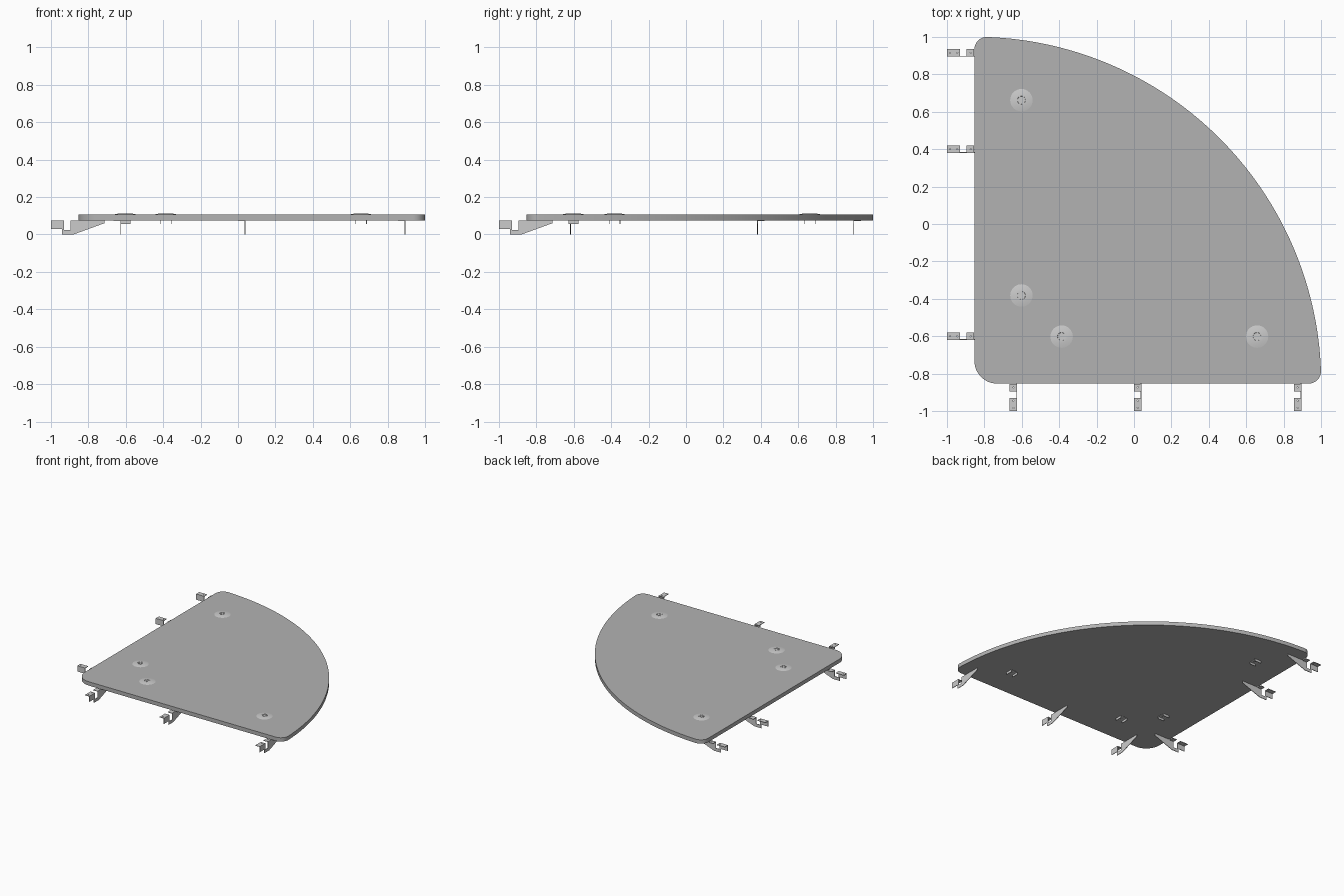
import bpy, bmesh
from math import pi, sin, cos, sqrt, atan2, radians
from mathutils import Matrix

if "Cube" in bpy.data.objects:
    bpy.data.objects.remove(bpy.data.objects["Cube"])


def arc(cx, cy, r, a0, a1, n):
    return [(cx + r * cos(a0 + (a1 - a0) * i / n), cy + r * sin(a0 + (a1 - a0) * i / n))
            for i in range(n + 1)]


def circle(cx, cy, r, n=16):
    return arc(cx, cy, r, 0, 2 * pi, n)[:-1]


def rect(x0, y0, x1, y1):
    return [(x0, y0), (x1, y0), (x1, y1), (x0, y1)]


def sheet(bm, loops, z0, z1, mat=Matrix()):
    """Extrude an outline (further loops are holes) from z0 to z1 into bm."""
    cu = bpy.data.curves.new("outline", 'CURVE')
    cu.dimensions, cu.fill_mode, cu.extrude = '2D', 'BOTH', (z1 - z0) / 2
    for loop in loops:
        sp = cu.splines.new('POLY')
        sp.points.add(len(loop) - 1)
        for p, (x, y) in zip(sp.points, loop):
            p.co = (x, y, 0, 1)
        sp.use_cyclic_u = True
    ob = bpy.data.objects.new("outline", cu)
    bpy.context.collection.objects.link(ob)
    dg = bpy.context.evaluated_depsgraph_get()
    me = bpy.data.meshes.new_from_object(ob.evaluated_get(dg))
    me.transform(mat @ Matrix.Translation((0, 0, (z0 + z1) / 2)))
    bm.from_mesh(me)
    bpy.data.objects.remove(ob)
    bpy.data.curves.remove(cu)
    bpy.data.meshes.remove(me)


def finish(bm, name, mat=Matrix()):
    bmesh.ops.remove_doubles(bm, verts=bm.verts, dist=0.0001)
    bmesh.ops.recalc_face_normals(bm, faces=bm.faces)
    bm.transform(mat)
    me = bpy.data.meshes.new(name)
    bm.to_mesh(me)
    bm.free()
    ob = bpy.data.objects.new(name, me)
    bpy.context.collection.objects.link(ob)
    bpy.ops.object.select_all(action='DESELECT')
    ob.select_set(True)
    bpy.context.view_layer.objects.active = ob
    bpy.ops.object.shade_smooth_by_angle(angle=radians(30))
    return ob


# quarter-round panel with filleted corners, darker grey
C, R, r, rc = -0.853, 1.854, 0.065, 0.12
off = sqrt((R - r) ** 2 - r ** 2)
a = atan2(off, r)
outline = arc(C, C, R, pi / 2 - a, a, 64)
outline += arc(C + r, C + off, r, a, pi, 12)[1:]
outline += arc(C + rc, C + rc, rc, pi, 1.5 * pi, 12)
outline += arc(C + off, C + r, r, 1.5 * pi, 2.5 * pi - a, 12)[:-1]
bm = bmesh.new()
sheet(bm, [outline], 0.076, 0.107)
panel = finish(bm, "panel")
dark = bpy.data.materials.new("dark_grey")
dark.diffuse_color = (0.45, 0.45, 0.45, 1)
dark.use_nodes = True
dark.node_tree.nodes["Principled BSDF"].inputs["Base Color"].default_value = dark.diffuse_color
panel.data.materials.clear()
panel.data.materials.append(dark)


# bent sheet brackets: side plate plus drilled top flanges
def bracket(name, mat):
    bm = bmesh.new()
    side = [(-1, 0.03), (-0.94, 0.03), (-0.94, 0), (-0.88, 0), (-0.715, 0.06),
            (-0.715, 0.076), (-0.895, 0.076), (-0.895, 0.025), (-0.93, 0.025),
            (-0.93, 0.076), (-1, 0.076)]
    upright = Matrix.Translation((0, -0.018, 0)) @ Matrix.Rotation(pi / 2, 4, 'X')
    sheet(bm, [side], -0.002, 0.002, upright)
    sheet(bm, [rect(-1, -0.02, -0.93, 0.02), circle(-0.983, 0, 0.003, 8),
               circle(-0.945, 0, 0.003, 8)], 0.072, 0.076)
    sheet(bm, [rect(-0.895, -0.02, -0.855, 0.02), circle(-0.873, 0, 0.003, 8)], 0.072, 0.076)
    finish(bm, name, mat)


QUARTER = Matrix.Rotation(pi / 2, 4, 'Z')
for i, y in enumerate((-0.60, 0.40, 0.915)):
    bracket(f"left_bracket_{i + 1}", Matrix.Translation((0, y, 0)))
for i, x in enumerate((-0.645, 0.02, 0.875)):
    bracket(f"front_bracket_{i + 1}", Matrix.Translation((x, 0, 0)) @ QUARTER)


# low conical pads with a spoked centre, and a two-leg clip underneath
def pad(name, mat):
    bm = bmesh.new()
    prof = [(0.0625, 0.1065), (0.035, 0.112), (0.022, 0.1125), (0.021, 0.110)]
    rings = [[bm.verts.new((x, y, z)) for x, y in circle(0, 0, rad, 32)] for rad, z in prof]
    for lo, hi in zip(rings, rings[1:]):
        for k in range(32):
            n = (k + 1) % 32
            bm.faces.new((lo[k], lo[n], hi[n], hi[k]))
    bm.faces.new(rings[-1])
    finish(bm, name, mat)
    bm = bmesh.new()
    for k in range(3):
        sheet(bm, [rect(-0.022, -0.003, 0.022, 0.003)], 0.109, 0.1125,
              Matrix.Rotation(k * pi / 3, 4, 'Z'))
    finish(bm, name + "_spokes", mat)
    bm = bmesh.new()
    for s in (-1, 1):
        sheet(bm, [rect(-0.027, s * 0.029 - 0.0015, 0.027, s * 0.029 + 0.0015)], 0.057, 0.077)
    sheet(bm, [rect(-0.027, -0.0305, 0.027, 0.0305), circle(0, 0, 0.012)], 0.0745, 0.077)
    finish(bm, name + "_clip", mat)


for i, y in enumerate((-0.382, 0.662)):
    pad(f"left_pad_{i + 1}", Matrix.Translation((-0.602, y, 0)))
for i, x in enumerate((-0.387, 0.658)):
    pad(f"front_pad_{i + 1}", Matrix.Translation((x, -0.602, 0)) @ QUARTER)
